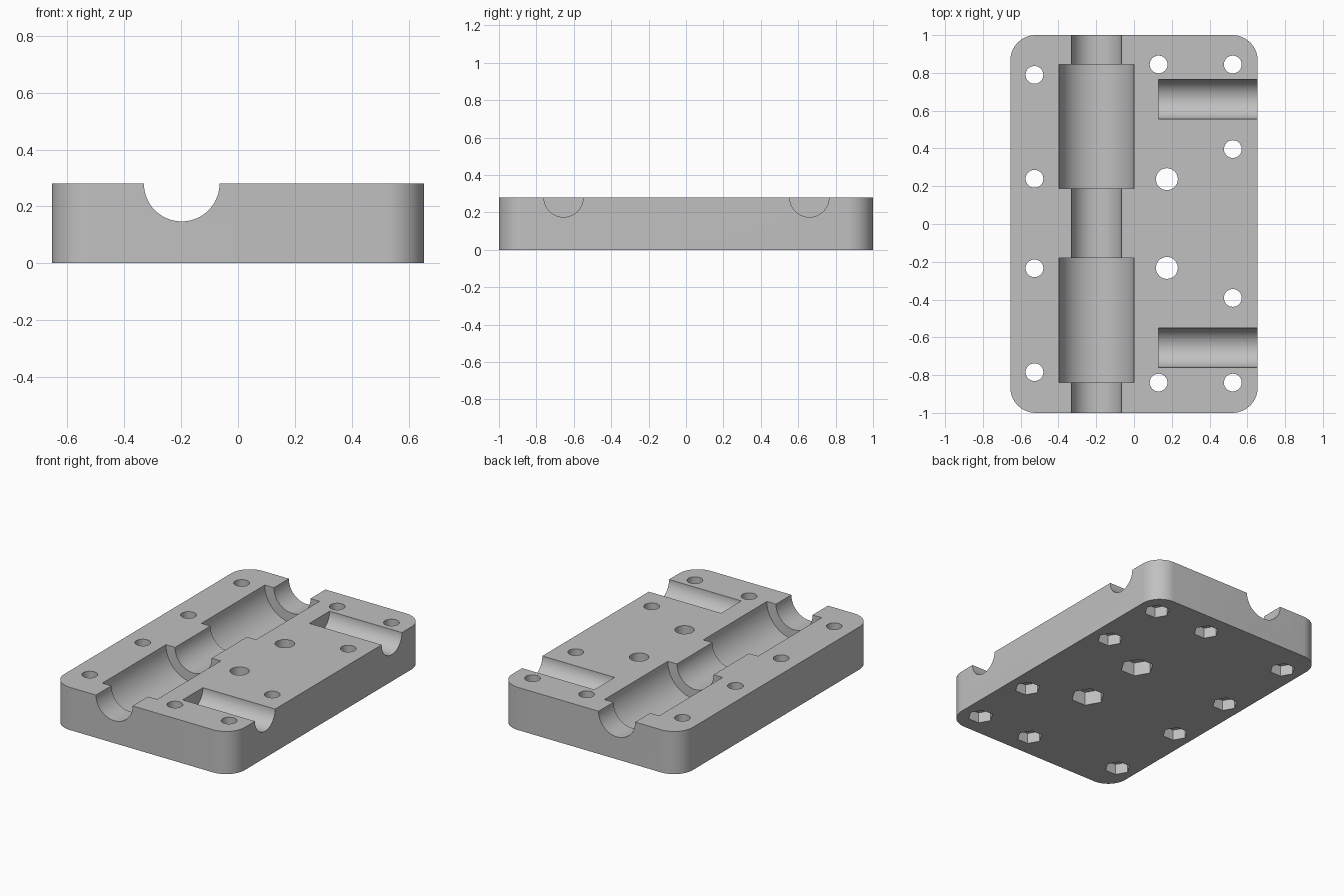
import bpy, bmesh, math
from mathutils import Vector

if "Cube" in bpy.data.objects:
    bpy.data.objects.remove(bpy.data.objects["Cube"], do_unlink=True)

W, L, H = 0.655, 1.0, 0.28      # half width, half length, height
MID = 0.0025                    # middle of the hole pattern in y

grey = bpy.data.materials.new("plain grey")
grey.use_nodes = True
grey.diffuse_color = (0.53, 0.53, 0.53, 1)
grey.node_tree.nodes["Principled BSDF"].inputs["Base Color"].default_value = grey.diffuse_color


def make_object(name, bm):
    bmesh.ops.recalc_face_normals(bm, faces=bm.faces)
    mesh = bpy.data.meshes.new(name)
    bm.to_mesh(mesh)
    bm.free()
    mesh.materials.append(grey)
    obj = bpy.data.objects.new(name, mesh)
    bpy.context.collection.objects.link(obj)
    return obj


def prism(name, start, end, radius, sides, turn=0.0):
    """Straight prism between two points."""
    start, end = Vector(start), Vector(end)
    spin = (end - start).to_track_quat('Z', 'Y')
    bm = bmesh.new()
    ring = []
    for i in range(sides):
        a = math.tau * (i + turn) / sides
        ring.append(bm.verts.new(start + spin @ Vector((radius * math.cos(a), radius * math.sin(a), 0))))
    face = bm.faces.new(ring)
    out = bmesh.ops.extrude_face_region(bm, geom=[face])
    bmesh.ops.translate(bm, vec=end - start,
                        verts=[v for v in out["geom"] if isinstance(v, bmesh.types.BMVert)])
    obj = make_object(name, bm)
    obj.hide_render = True
    return obj


# Block with rounded upright corners
bm = bmesh.new()
bmesh.ops.create_cube(bm, size=1)
for v in bm.verts:
    v.co = (v.co.x * 2 * W, v.co.y * 2 * L, (v.co.z + 0.5) * H)
upright = [e for e in bm.edges if abs(e.verts[0].co.z - e.verts[1].co.z) > 0.1]
bmesh.ops.bevel(bm, geom=upright, offset=0.135, segments=14, profile=0.5, affect='EDGES')
block = make_object("half_block", bm)

cutters = []

# Long stepped channel
cx = -0.198
cutters.append(prism("channel_cutter", (cx, -1.2, H), (cx, 1.2, H), 0.133, 64, 0.5))
for y0, y1 in ((-0.84, -0.18), (0.187, 0.845)):
    cutters.append(prism("wide_channel_cutter", (cx, y0, H), (cx, y1, H), 0.199, 64, 0.5))

# Side channels
for s in (-1, 1):
    y = MID + s * 0.657
    cutters.append(prism("side_channel_cutter", (0.13, y, H), (0.9, y, H), 0.105, 64, 0.5))

# Bolt holes with hexagonal nut pockets underneath: x, y offset, hole, nut, pocket depth
small, large = (0.047, 0.078, 0.07), (0.058, 0.103, 0.09)
pattern = [(-0.527, 0.787, small), (-0.527, 0.237, small), (0.13, 0.842, small),
           (0.523, 0.842, small), (0.523, 0.394, small), (0.174, 0.235, large)]
for x, dy, (hole, nut, depth) in pattern:
    for s in (-1, 1):
        y = MID + s * dy
        cutters.append(prism("hole_cutter", (x, y, -0.1), (x, y, H + 0.1), hole, 32))
        cutters.append(prism("nut_cutter", (x, y, -0.1), (x, y, depth), nut, 6))

# Cut everything out of the block
bpy.ops.object.select_all(action='DESELECT')
block.select_set(True)
bpy.context.view_layer.objects.active = block
for cutter in cutters:
    mod = block.modifiers.new("cut", 'BOOLEAN')
    mod.operation = 'DIFFERENCE'
    mod.solver = 'EXACT'
    mod.object = cutter
    bpy.ops.object.modifier_apply(modifier=mod.name)
for cutter in cutters:
    bpy.data.objects.remove(cutter, do_unlink=True)

bpy.ops.object.shade_smooth_by_angle(angle=math.radians(30))
